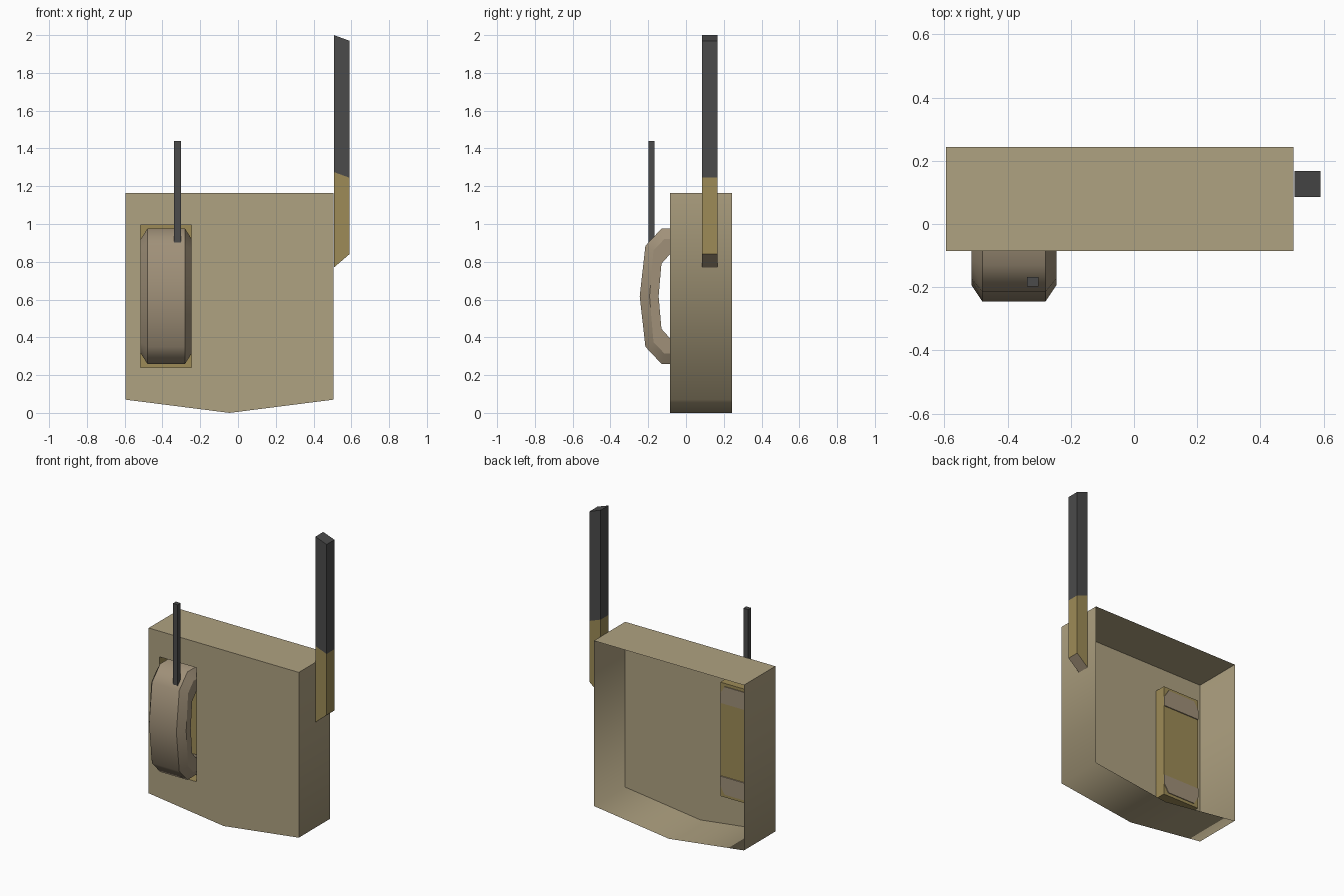
import bpy, bmesh
from mathutils import Vector

if "Cube" in bpy.data.objects:
    bpy.data.objects.remove(bpy.data.objects["Cube"])


def material(name, rgb):
    m = bpy.data.materials.new(name)
    m.diffuse_color = (*rgb, 1)
    m.use_nodes = True
    m.node_tree.nodes["Principled BSDF"].inputs["Base Color"].default_value = m.diffuse_color
    return m


TAN = material("tan", (0.43, 0.36, 0.22))
GOLD = material("ochre", (0.34, 0.26, 0.095))
CLAY = material("clay", (0.35, 0.28, 0.19))
DARK = material("dark", (0.07, 0.07, 0.07))


def finish(name, bm, mats, recalc=True):
    if recalc:
        bmesh.ops.recalc_face_normals(bm, faces=bm.faces)
    me = bpy.data.meshes.new(name)
    bm.to_mesh(me)
    bm.free()
    for m in mats:
        me.materials.append(m)
    ob = bpy.data.objects.new(name, me)
    bpy.context.collection.objects.link(ob)
    return ob


def ring(bm, pts):
    return [bm.verts.new(p) for p in pts]


def loft(bm, a, b):
    n = len(a)
    return [bm.faces.new((a[i], a[(i + 1) % n], b[(i + 1) % n], b[i])) for i in range(n)]


X0, X1, FRONT, BACK = -0.595, 0.505, -0.085, 0.243
R0, R1, RZ0, RZ1, RY = -0.515, -0.245, 0.24, 0.995, -0.01

# Body: thin shell, open at the back, with a hole for the recess in the front
outline = [(X0, 0.07), (-0.045, 0), (X1, 0.07), (X1, 1.165), (X0, 1.165)]
hole = [(R0, RZ0), (R1, RZ0), (R1, RZ1), (R0, RZ1)]
bm = bmesh.new()
front = ring(bm, [(x, FRONT, z) for x, z in outline])
back = ring(bm, [(x, BACK, z) for x, z in outline])
sides = loft(bm, front, back)
for i, f in enumerate(sides):
    f.smooth = i != 3          # flat top, softly shaded sides and bottom
cut = ring(bm, [(x, FRONT, z) for x, z in hole])
edges = [bm.edges.new((cut[i], cut[(i + 1) % 4])) for i in range(4)]
edges += [bm.edges.get((front[i], front[(i + 1) % 5])) for i in range(5)]
bmesh.ops.triangle_fill(bm, use_beauty=True, use_dissolve=False, edges=edges,
                        normal=Vector((0, -1, 0)))
finish("body_shell", bm, [TAN])

# Recess: shallow tray behind the hole
bm = bmesh.new()
a = ring(bm, [(x, FRONT, z) for x, z in hole])
b = ring(bm, [(x, RY, z) for x, z in hole])
loft(bm, a, b)
bm.faces.new(b)
bmesh.ops.recalc_face_normals(bm, faces=bm.faces)
bmesh.ops.reverse_faces(bm, faces=bm.faces)
finish("handset_recess", bm, [GOLD], recalc=False)

# Handset: bowed grip with bevelled outer edges, upper half mirrored to the lower
outer = [(-0.005, 0.975), (-0.13, 0.975), (-0.215, 0.885), (-0.245, 0.6175)]
mid = [(-0.005, 0.92), (-0.115, 0.92), (-0.172, 0.86), (-0.193, 0.6175)]
inner = [(-0.005, 0.86), (-0.085, 0.84), (-0.13, 0.79), (-0.145, 0.6175)]


def mirrored(pts):
    return pts + [(y, 1.235 - z) for y, z in reversed(pts[:-1])]


bm = bmesh.new()
rows = []
for o, m, n in zip(mirrored(outer), mirrored(mid), mirrored(inner)):
    rows.append(ring(bm, [(-0.48, *o), (-0.28, *o), (R1, *m),
                          (R1, *n), (R0, *n), (R0, *m)]))
for a, b in zip(rows, rows[1:]):
    for f in loft(bm, a, b):
        f.smooth = True
    for va, vb in zip(a, b):
        bm.edges.get((va, vb)).smooth = False   # crisp lengthwise edges
bm.faces.new(rows[0])
bm.faces.new(rows[-1])
finish("handset", bm, [CLAY])


# Rods: square posts whose rings may slope across x
def rod(name, x0, x1, y0, y1, levels, side_mats, mats, base_mat=0):
    bm = bmesh.new()
    rings = [ring(bm, [(x0, y0, l), (x1, y0, r), (x1, y1, r), (x0, y1, l)])
             for l, r in levels]
    for i, (a, b) in enumerate(zip(rings, rings[1:])):
        for f in loft(bm, a, b):
            f.material_index = side_mats[i]
    bm.faces.new(rings[0]).material_index = base_mat
    bm.faces.new(rings[-1]).material_index = side_mats[-1]
    finish(name, bm, mats)


rod("main_antenna", 0.508, 0.59, 0.085, 0.167,
    [(0.77, 0.84), (1.275, 1.245), (2.0, 1.97)], [0, 1], [GOLD, DARK, CLAY], 2)
rod("handset_antenna", -0.338, -0.303, -0.198, -0.168,
    [(0.87, 0.87), (1.44, 1.44)], [0], [DARK])
